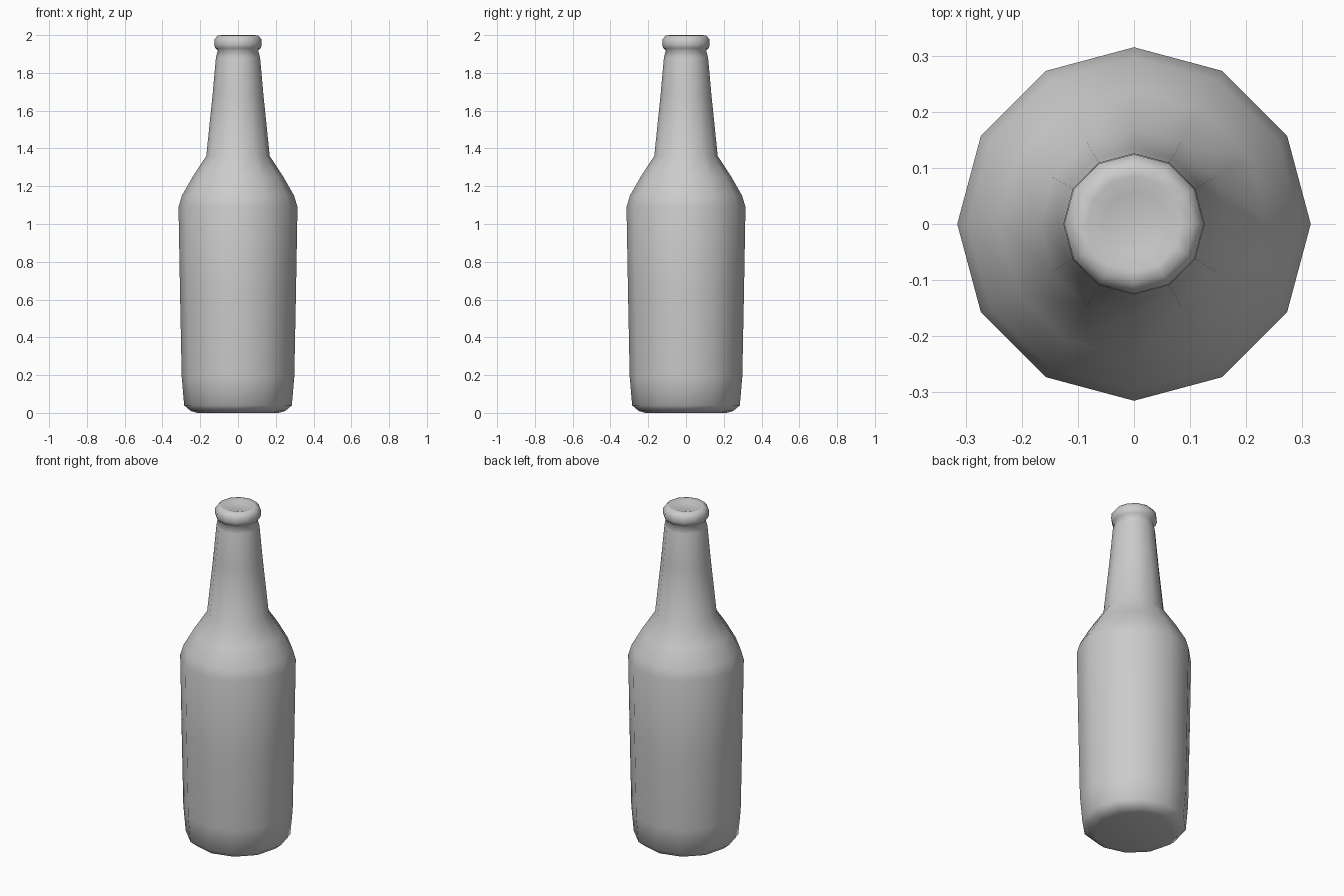
import bpy, bmesh
from math import cos, sin, tau

if "Cube" in bpy.data.objects:
    bpy.data.objects.remove(bpy.data.objects["Cube"])

SIDES = 12

# Bottle outline as (radius, height), from base to mouth
PROFILE = [
    (0.215, 0.0), (0.25, 0.01), (0.285, 0.04), (0.298, 0.19),
    (0.307, 0.64), (0.315, 1.09), (0.297, 1.15), (0.24, 1.25),
    (0.168, 1.36), (0.135, 1.68), (0.117, 1.88), (0.107, 1.92),
    (0.12, 1.93), (0.126, 1.95), (0.124, 1.978), (0.107, 1.998),
    (0.085, 2.0), (0.055, 1.99),
]


def lathe(name, profile, sides):
    bm = bmesh.new()
    rings = [[bm.verts.new((r * cos(tau * i / sides), r * sin(tau * i / sides), z))
              for i in range(sides)] for r, z in profile]
    for low, high in zip(rings, rings[1:]):
        for i in range(sides):
            j = (i + 1) % sides
            bm.faces.new((low[i], low[j], high[j], high[i]))
    # Closed base and mouth
    bm.faces.new(rings[0][::-1])
    bm.faces.new(rings[-1])
    for f in bm.faces:
        f.smooth = True
    mesh = bpy.data.meshes.new(name)
    bm.to_mesh(mesh)
    bm.free()
    obj = bpy.data.objects.new(name, mesh)
    bpy.context.collection.objects.link(obj)
    return obj


# Bottle body, neck and lip in one turned piece
lathe("bottle", PROFILE, SIDES)
